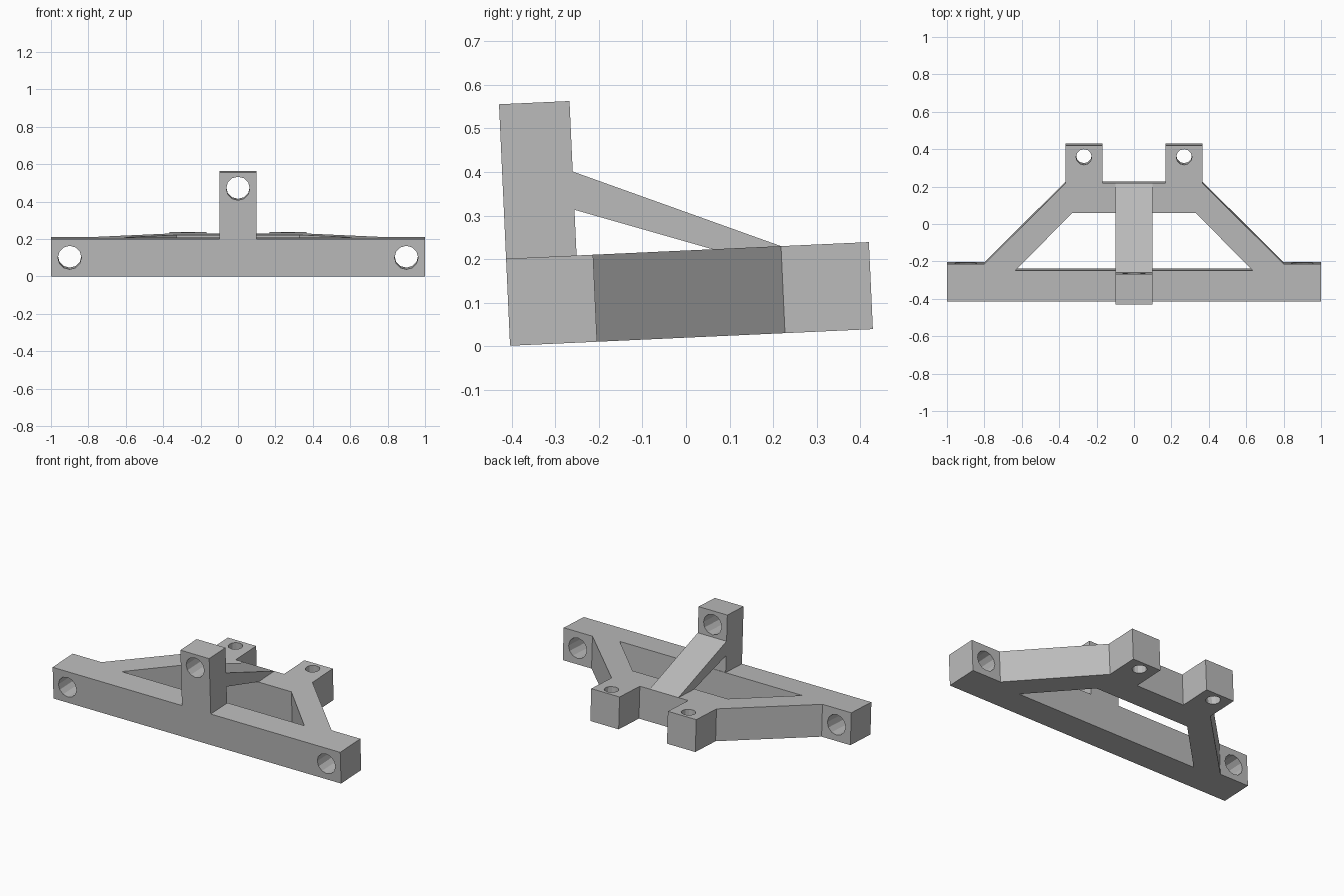
import bpy, bmesh, math
from mathutils import Matrix, Vector

cube = bpy.data.objects.get("Cube")
if cube:
    bpy.data.objects.remove(cube, do_unlink=True)

grey = bpy.data.materials.new("plain grey")
grey.use_nodes = True
grey.diffuse_color = (0.5, 0.5, 0.5, 1)
grey.node_tree.nodes["Principled BSDF"].inputs["Base Color"].default_value = (0.5, 0.5, 0.5, 1)

# Which 3D point a profile point (a, b) at depth d becomes, per extrusion axis
PLACE = {
    "x": lambda a, b, d: Vector((d, a, b)),
    "y": lambda a, b, d: Vector((a, d, b)),
    "z": lambda a, b, d: Vector((a, b, d)),
}


def prism(name, profile, axis, low, high):
    """Extrude a closed profile along one axis."""
    bm = bmesh.new()
    place = PLACE[axis]
    face = bm.faces.new([bm.verts.new(place(a, b, low)) for a, b in profile])
    grown = bmesh.ops.extrude_face_region(bm, geom=[face])["geom"]
    verts = [v for v in grown if isinstance(v, bmesh.types.BMVert)]
    bmesh.ops.translate(bm, verts=verts, vec=place(0, 0, high - low))
    bmesh.ops.recalc_face_normals(bm, faces=bm.faces)
    mesh = bpy.data.meshes.new(name)
    bm.to_mesh(mesh)
    bm.free()
    mesh.materials.append(grey)
    obj = bpy.data.objects.new(name, mesh)
    bpy.context.collection.objects.link(obj)
    return obj


def circle(a, b, radius, sides=12):
    steps = [math.tau * i / sides for i in range(sides)]
    return [(a + radius * math.cos(t), b + radius * math.sin(t)) for t in steps]


def mirrored(half):
    """Close a half profile across x = 0."""
    return half + [(-x, y) for x, y in reversed(half)]


def cut(target, cutter):
    cutter.hide_render = True
    mod = target.modifiers.new("cut", "BOOLEAN")
    mod.operation = "DIFFERENCE"
    mod.solver = "EXACT"
    mod.object = cutter
    bpy.context.view_layer.objects.active = target
    bpy.ops.object.modifier_apply(modifier=mod.name)
    bpy.data.objects.remove(cutter, do_unlink=True)


THICK = 0.2
BORE = 0.063

# Base frame: front bar, diagonal arms, rear bridge and two rear lugs
frame = prism("base_frame", mirrored([
    (1, 0), (1, 0.2), (0.8, 0.2), (0.365, 0.632),
    (0.365, 0.834), (0.168, 0.834), (0.168, 0.632)]), "z", 0, THICK)
cut(frame, prism("window_cutter", mirrored([(0.635, 0.165), (0.33, 0.472)]), "z", -0.1, 0.3))
for side in (-1, 1):
    cut(frame, prism("bar_bore", circle(side * 0.9, 0.1, BORE), "y", -0.1, 0.4))
    cut(frame, prism("lug_bore", circle(side * 0.268, 0.772, 0.042), "z", -0.1, 0.3))

# Upright post with a bore near its top
post = prism("upright_post", [(0, THICK), (0.162, THICK), (0.162, 0.555), (0, 0.555)],
             "x", -0.1, 0.1)
cut(post, prism("post_bore", circle(0, 0.47, BORE), "y", -0.1, 0.4))

# Sloping brace from the post down to the rear bridge
brace = prism("sloping_brace", [(0.162, 0.305), (0.162, 0.393), (0.632, THICK), (0.475, THICK)],
              "x", -0.1, 0.1)

# Tilt the whole bracket slightly back and centre it
tilt = Matrix.Translation((0, -0.404, 0.001)) @ Matrix.Rotation(math.radians(2.62), 4, "X")
for part in (frame, post, brace):
    part.data.transform(tilt)
